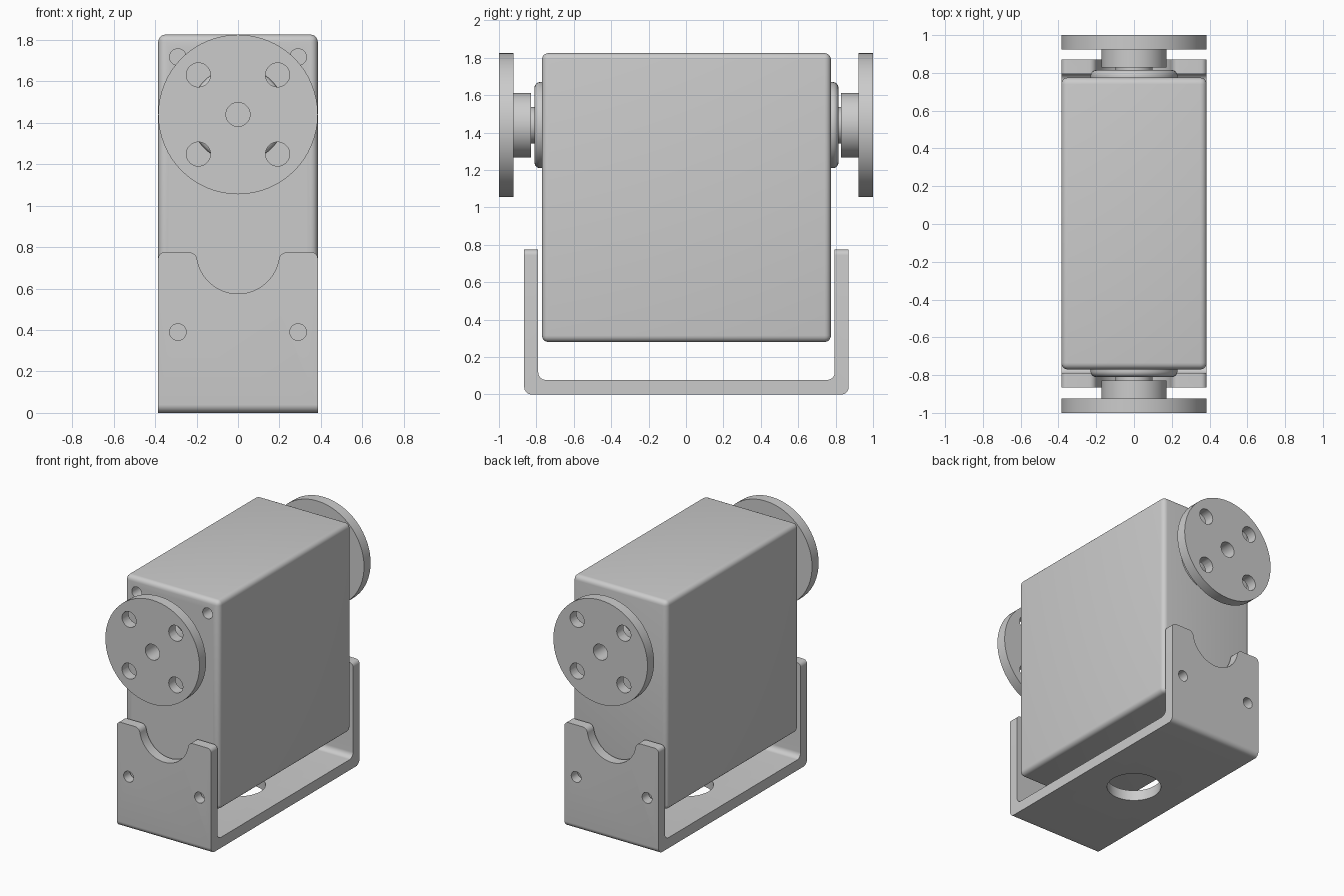
import bpy, bmesh, math
from mathutils import Vector, Matrix

if "Cube" in bpy.data.objects:
    bpy.data.objects.remove(bpy.data.objects["Cube"], do_unlink=True)

grey = bpy.data.materials.new("plain grey")
grey.use_nodes = True
COLOUR = (0.6, 0.6, 0.6, 1)
grey.diffuse_color = COLOUR
grey.node_tree.nodes["Principled BSDF"].inputs["Base Color"].default_value = COLOUR

AXIS_Z = 1.44      # height of the output shaft
HALF_W = 0.385     # half width of body, bracket and discs
MID_Y = 0.0025     # body and bracket sit a hair off centre


def finish(name, bm):
    bmesh.ops.recalc_face_normals(bm, faces=bm.faces[:])
    mesh = bpy.data.meshes.new(name)
    bm.to_mesh(mesh)
    bm.free()
    mesh.materials.append(grey)
    ob = bpy.data.objects.new(name, mesh)
    bpy.context.collection.objects.link(ob)
    return ob


def activate(ob):
    bpy.ops.object.select_all(action='DESELECT')
    ob.select_set(True)
    bpy.context.view_layer.objects.active = ob


def smooth(ob):
    activate(ob)
    bpy.ops.object.shade_smooth_by_angle(angle=math.radians(35))


def apply_boolean(ob, cutter, operation='DIFFERENCE'):
    mod = ob.modifiers.new("cut", 'BOOLEAN')
    mod.operation, mod.solver, mod.object = operation, 'EXACT', cutter
    activate(ob)
    bpy.ops.object.modifier_apply(modifier=mod.name)
    bpy.data.objects.remove(cutter, do_unlink=True)


def drill(ob, spots, radius, depth, axis='Y'):
    """Cut a round hole centred on each spot."""
    bm = bmesh.new()
    turn = Matrix.Rotation(math.pi / 2, 4, 'X') if axis == 'Y' else Matrix()
    for spot in spots:
        bmesh.ops.create_cone(bm, cap_ends=True, segments=32, radius1=radius, radius2=radius,
                              depth=depth, matrix=Matrix.Translation(spot) @ turn)
    apply_boolean(ob, finish("cutter", bm))


def prism(name, points, direction):
    """Extrude a closed outline along a direction, centred on it."""
    bm = bmesh.new()
    step = Vector(direction)
    face = bm.faces.new([bm.verts.new(Vector(p) - step / 2) for p in points])
    out = bmesh.ops.extrude_face_region(bm, geom=[face])
    bmesh.ops.translate(bm, vec=step, verts=[v for v in out["geom"] if isinstance(v, bmesh.types.BMVert)])
    return finish(name, bm)


def lathe(name, profile, side):
    """Revolve (radius, distance) pairs around the shaft axis."""
    bm = bmesh.new()
    verts = [bm.verts.new((r, side * y, AXIS_Z)) for r, y in profile]
    edges = [bm.edges.new(pair) for pair in zip(verts, verts[1:])]
    bmesh.ops.spin(bm, geom=verts + edges, cent=(0, 0, AXIS_Z), axis=(0, 1, 0),
                   angle=math.tau, steps=64, use_merge=True)
    bmesh.ops.remove_doubles(bm, verts=bm.verts[:], dist=0.0001)
    return finish(name, bm)


def arc(cx, cy, r, start, end, steps=8):
    angles = [math.radians(start + (end - start) * i / steps) for i in range(steps + 1)]
    return [(cx + r * math.cos(a), cy + r * math.sin(a)) for a in angles]


# Motor body: rounded box with four blind screw holes in the front
bm = bmesh.new()
bmesh.ops.create_cube(bm, size=1, matrix=Matrix.Translation((0, MID_Y, 1.053))
                      @ Matrix.Diagonal((2 * HALF_W, 1.545, 1.545, 1)))
bmesh.ops.bevel(bm, geom=bm.edges[:], offset=0.035, segments=5, profile=0.5, affect='EDGES')
body = finish("motor_body", bm)
drill(body, [(x, -0.77, z) for x in (-0.29, 0.29) for z in (0.39, 1.717)], 0.04, 0.2)
smooth(body)

# Collars, and the output discs with hub and shaft at each end
for side, label in ((-1, "front"), (1, "back")):
    face = 0.7725 + side * MID_Y
    rim = [(x, face + y) for x, y in arc(0.2, 0.01, 0.03, 0, 90)]
    smooth(lathe(label + "_collar", [(0, face - 0.02), (0.23, face - 0.02)] + rim + [(0, face + 0.04)], side))

    disc = lathe(label + "_output_disc",
                 [(0, 0.79), (0.097, 0.79), (0.097, 0.828), (0.172, 0.828), (0.172, 0.923),
                  (HALF_W, 0.923), (HALF_W, 1.0), (0.058, 1.0), (0.058, 0.84), (0, 0.84)], side)
    drill(disc, [(x, side * 0.96, AXIS_Z + z) for x in (-0.191, 0.191) for z in (-0.191, 0.191)], 0.058, 0.2)
    smooth(disc)

# Bracket: bent strip seen from the side, then trimmed to its front outline
TOP, OUT, INN = 0.775, 0.8675, 0.7925
half = ([(OUT, TOP)] + arc(OUT - 0.04, 0.04, 0.04, 0, -90))[::-1]
inner = [(INN, TOP)] + arc(INN - 0.04, 0.118, 0.04, 0, -90)
right_half = half + inner
outline = right_half + [(-y, z) for y, z in reversed(right_half)]
bracket = prism("mounting_bracket", [(0, y + MID_Y, z) for y, z in outline], (2 * HALF_W, 0, 0))

ear = (arc(HALF_W - 0.03, TOP - 0.03, 0.03, 0, 90) + arc(0.2366, TOP - 0.04, 0.04, 90, 170.4)
       + arc(0, TOP, 0.2, -9.6, -88, 20))
trim = [(HALF_W + 0.001, -0.1), (HALF_W + 0.001, 0.7)] + ear
trim += [(-x, z) for x, z in reversed(trim)]
apply_boolean(bracket, prism("trim", [(x, 0, z) for x, z in trim], (0, 3, 0)), 'INTERSECT')
drill(bracket, [(x, y, 0.39) for x in (-0.29, 0.29) for y in (-0.83, 0.83)], 0.04, 0.2)
drill(bracket, [(0, 0, 0.04)], 0.185, 0.3, axis='Z')
smooth(bracket)
